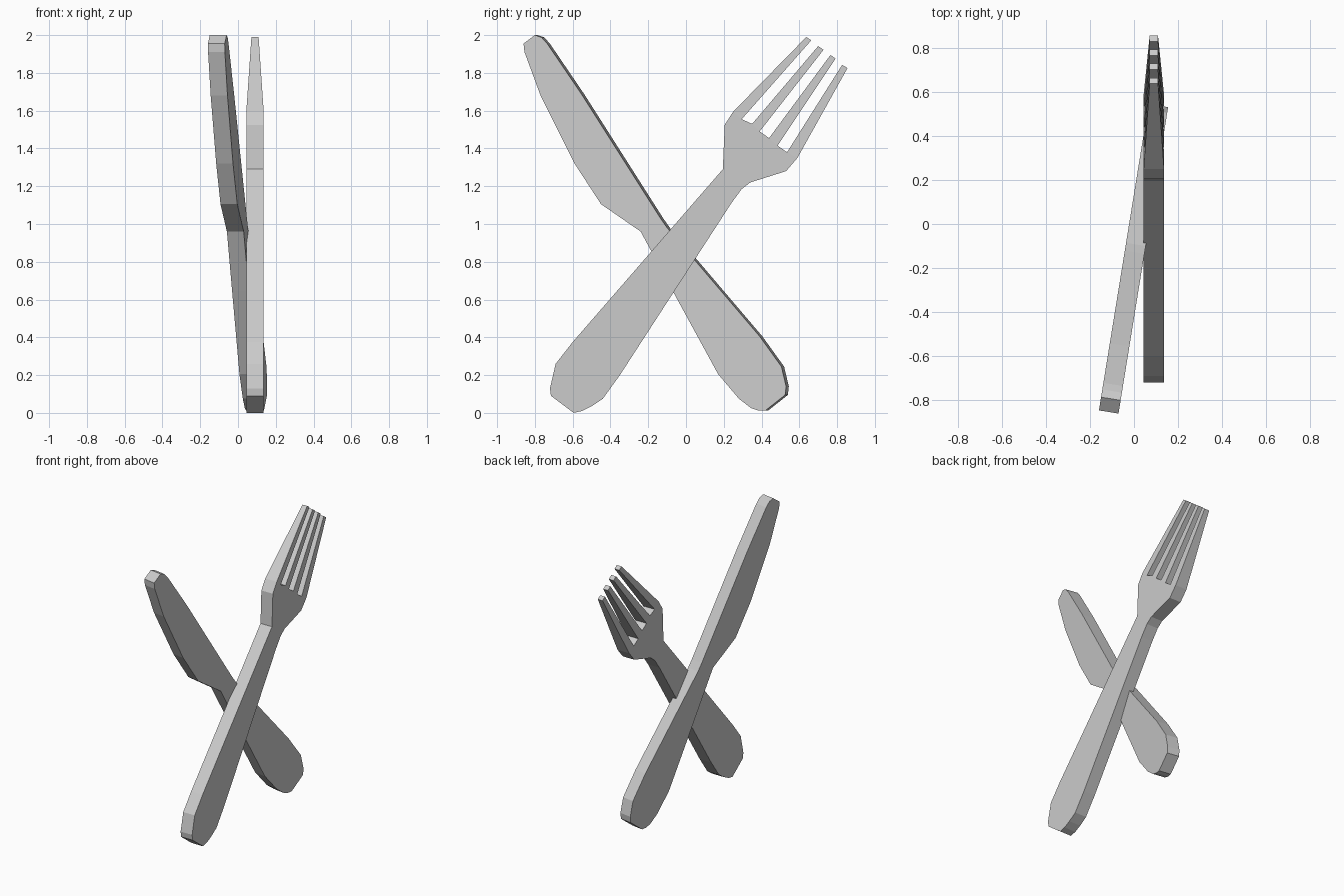
import bpy, bmesh
from mathutils import Vector

if "Cube" in bpy.data.objects:
    bpy.data.objects.remove(bpy.data.objects["Cube"])


def prism(points, offset):
    """Extrude a flat outline into a solid; returns bmesh and its side faces by edge index."""
    bm = bmesh.new()
    a = [bm.verts.new(p) for p in points]
    b = [bm.verts.new(Vector(p) + offset) for p in points]
    bm.faces.new(a)
    bm.faces.new(b[::-1])
    n = len(a)
    sides = [bm.faces.new((a[i], b[i], b[(i + 1) % n], a[(i + 1) % n])) for i in range(n)]
    return bm, sides


def finish(bm, name):
    bmesh.ops.recalc_face_normals(bm, faces=bm.faces[:])
    mesh = bpy.data.meshes.new(name)
    bm.to_mesh(mesh)
    bm.free()
    obj = bpy.data.objects.new(name, mesh)
    bpy.context.collection.objects.link(obj)


# Fork: handle and head outline, starting with the row of tine roots and slot ends
roots = [(0.25, 1.595), (0.295, 1.555), (0.35, 1.53), (0.39, 1.49),
         (0.44, 1.455), (0.485, 1.415), (0.535, 1.38), (0.59, 1.35)]
body = [(0.53, 1.28), (0.34, 1.22), (0.295, 1.185), (0.24, 1.11), (-0.35, 0.2),
        (-0.44, 0.075), (-0.50, 0.035), (-0.55, 0.01), (-0.595, 0.0),
        (-0.715, 0.09), (-0.72, 0.13), (-0.69, 0.26), (-0.60, 0.375),
        (0.195, 1.29), (0.205, 1.525)]
tips = [((0.637, 1.99), (0.663, 1.972)), ((0.70, 1.942), (0.728, 1.922)),
        ((0.765, 1.895), (0.792, 1.875)), ((0.827, 1.843), (0.855, 1.825))]
MID, HALF, TIP = 0.09, 0.046, 0.019
bm, sides = prism([(MID - HALF, y, z) for y, z in roots + body], Vector((2 * HALF, 0, 0)))

# Tines: grow from every other root edge, thinning towards the tip
for k, ends in enumerate(tips):
    face = sides[2 * k]
    start = Vector((0, *roots[2 * k]))
    new = bmesh.ops.extrude_discrete_faces(bm, faces=[face])["faces"][0]
    for v in new.verts:
        flat = Vector((0, v.co.y, v.co.z))
        end = ends[0] if (flat - start).length < 0.01 else ends[1]
        v.co = (MID + (TIP if v.co.x > MID else -TIP), *end)
finish(bm, "fork")

# Knife: outline on a slightly turned plane
knife = [(-0.86, 1.955), (-0.80, 2.0), (-0.765, 1.988), (-0.735, 1.955), (-0.555, 1.69),
         (-0.135, 1.03), (-0.10, 0.98), (0.045, 0.81), (0.39, 0.405), (0.505, 0.245),
         (0.53, 0.14), (0.525, 0.095), (0.42, 0.012), (0.385, 0.012), (0.345, 0.025),
         (0.28, 0.075), (0.17, 0.205), (-0.07, 0.645), (-0.24, 0.96), (-0.45, 1.105),
         (-0.59, 1.32), (-0.77, 1.68), (-0.855, 1.91)]
SLOPE = 0.162
normal = Vector((1, -SLOPE, 0)).normalized()
bm, _ = prism([(0.069 + SLOPE * y, y, z) for y, z in knife], normal * -0.09)
finish(bm, "knife")
